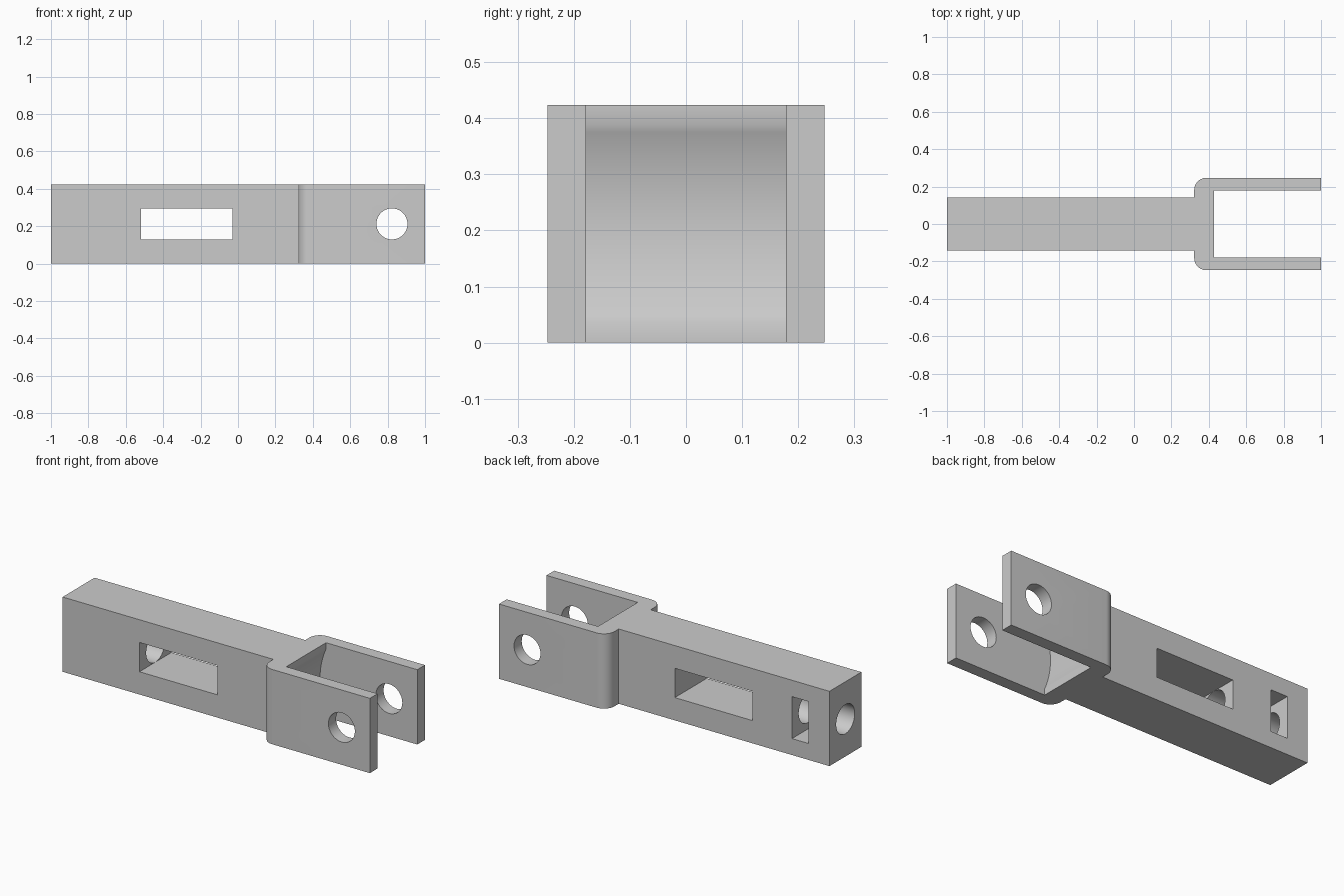
import bpy, bmesh
from math import cos, sin, pi, radians, asin
from mathutils import Vector

if "Cube" in bpy.data.objects:
    bpy.data.objects.remove(bpy.data.objects["Cube"], do_unlink=True)

HEIGHT = 0.424
MID = HEIGHT / 2
HOLE_R = 0.083
PIN_X = 0.823

grey = bpy.data.materials.new("plain grey")
grey.use_nodes = True
colour = (0.6, 0.6, 0.6, 1)
grey.diffuse_color = colour
grey.node_tree.nodes["Principled BSDF"].inputs["Base Color"].default_value = colour


def prism(name, points, axis, start, end):
    """Extrude a 2D outline along x (y, z), y (x, z) or z (x, y)."""
    place = {"x": lambda a, b: (start, a, b),
             "y": lambda a, b: (a, start, b),
             "z": lambda a, b: (a, b, start)}[axis]
    bm = bmesh.new()
    face = bm.faces.new([bm.verts.new(place(a, b)) for a, b in points])
    grown = bmesh.ops.extrude_face_region(bm, geom=[face])["geom"]
    shift = Vector([end - start if axis == k else 0 for k in "xyz"])
    bmesh.ops.translate(bm, vec=shift,
                        verts=[v for v in grown if isinstance(v, bmesh.types.BMVert)])
    bmesh.ops.recalc_face_normals(bm, faces=bm.faces)
    mesh = bpy.data.meshes.new(name)
    bm.to_mesh(mesh)
    bm.free()
    mesh.materials.append(grey)
    obj = bpy.data.objects.new(name, mesh)
    bpy.context.collection.objects.link(obj)
    return obj


def arc(cx, cy, r, a0, a1, steps):
    angles = [a0 + (a1 - a0) * i / steps for i in range(steps + 1)]
    return [(cx + r * cos(a), cy + r * sin(a)) for a in angles]


def circle(cx, cy):
    return arc(cx, cy, HOLE_R, 0, 2 * pi, 48)[:-1]


def rect(a0, a1, b0, b1):
    return [(a0, b0), (a1, b0), (a1, b1), (a0, b1)]


# Shank and rounded fork head share one plan outline
BACK, SIDE, ROUND = 0.322, 0.247, 0.065
half = [(1, SIDE)]
half += arc(BACK + ROUND, SIDE - ROUND, ROUND, pi / 2, pi, 10)
half += [(BACK, 0.143), (-1, 0.143)]
outline = half + [(x, -y) for x, y in reversed(half)]
clevis = prism("fork_clevis", outline, "z", 0, HEIGHT)

# Fork gap, with a hollow in its inner wall concentric with the pin
WALL, SWING = 0.425, 0.433
spread = asin(0.177 / SWING)
gap = [(1.2, -0.2), (WALL, -0.2)]
gap += arc(PIN_X, MID, SWING, pi + spread, pi - spread, 24)
gap += [(WALL, 0.7), (1.2, 0.7)]

cutters = [
    prism("fork_gap_cutter", gap, "y", -0.178, 0.178),
    prism("pin_hole_cutter", circle(PIN_X, MID), "y", -0.5, 0.5),
    prism("window_cutter", rect(-0.518, -0.03, MID - 0.083, MID + 0.083), "y", -0.5, 0.5),
    prism("nut_pocket_cutter", rect(-0.87, -0.765, MID - 0.119, MID + 0.119), "y", -0.119, 0.5),
    prism("bolt_hole_cutter", circle(0, MID), "x", -1.2, -0.3),
]

# Cut every opening
bpy.ops.object.select_all(action="DESELECT")
bpy.context.view_layer.objects.active = clevis
clevis.select_set(True)
for cutter in cutters:
    cutter.hide_render = True
    mod = clevis.modifiers.new(cutter.name, "BOOLEAN")
    mod.operation = "DIFFERENCE"
    mod.solver = "EXACT"
    mod.object = cutter
    bpy.ops.object.modifier_apply(modifier=mod.name)
    bpy.data.objects.remove(cutter, do_unlink=True)

bpy.ops.object.shade_smooth_by_angle(angle=radians(25))
